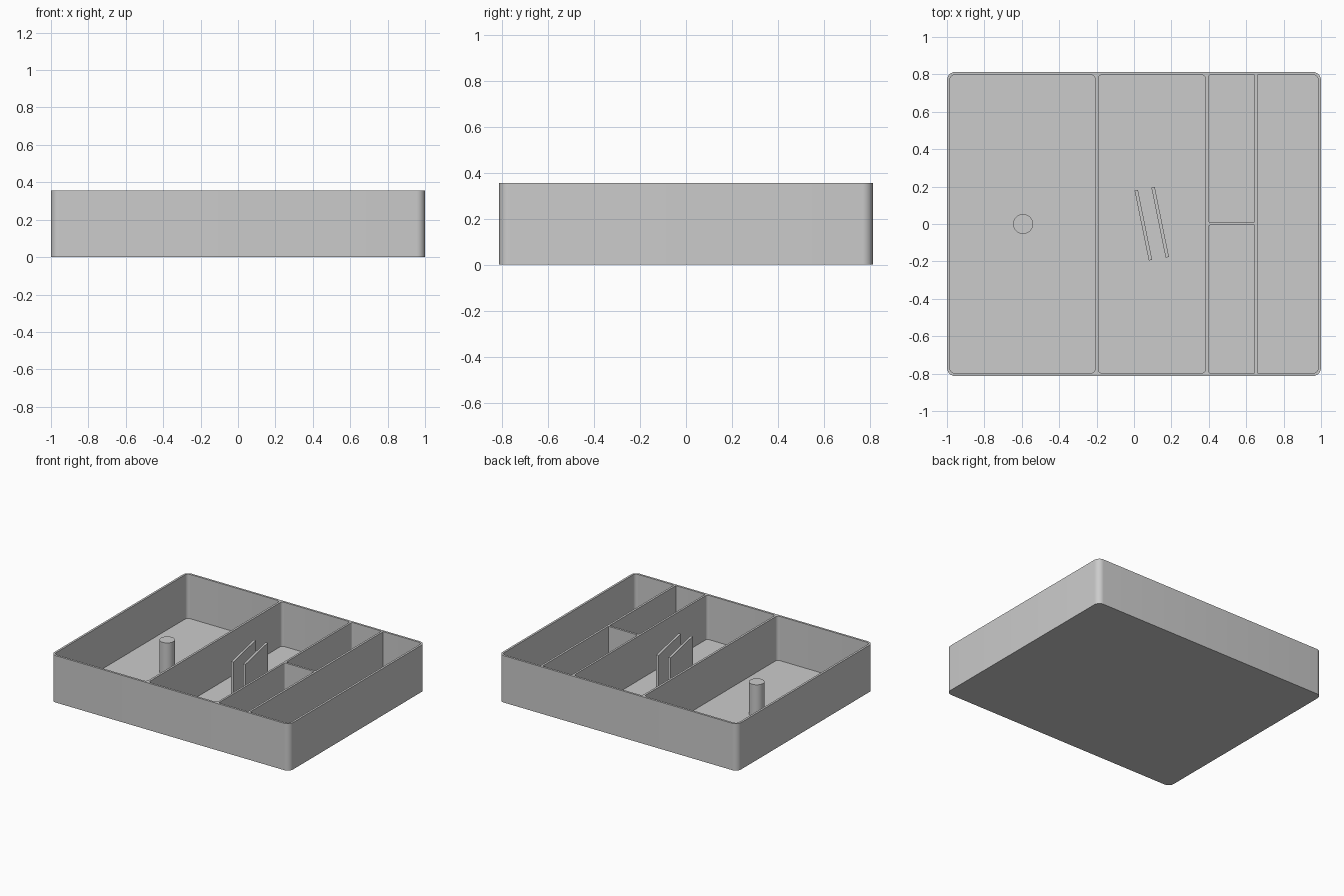
import bpy, bmesh
from math import cos, sin, pi, radians

if "Cube" in bpy.data.objects:
    bpy.data.objects.remove(bpy.data.objects["Cube"], do_unlink=True)

TOP, FLOOR = 0.355, 0.02
HALF_Y, INNER_Y = 0.813, 0.797

grey = bpy.data.materials.new("grey plastic")
grey.use_nodes = True
grey.diffuse_color = (0.6, 0.6, 0.6, 1)
grey.node_tree.nodes["Principled BSDF"].inputs["Base Color"].default_value = (0.6, 0.6, 0.6, 1)


def make_object(name, bm):
    bmesh.ops.recalc_face_normals(bm, faces=bm.faces)
    mesh = bpy.data.meshes.new(name)
    bm.to_mesh(mesh)
    bm.free()
    mesh.materials.append(grey)
    obj = bpy.data.objects.new(name, mesh)
    bpy.context.collection.objects.link(obj)
    return obj


def add_prism(bm, outline, z0, z1):
    """Close a flat outline into a prism."""
    low = [bm.verts.new((x, y, z0)) for x, y in outline]
    high = [bm.verts.new((x, y, z1)) for x, y in outline]
    bm.faces.new(low[::-1])
    bm.faces.new(high)
    n = len(low)
    for i in range(n):
        j = (i + 1) % n
        bm.faces.new((low[i], low[j], high[j], high[i]))


def rounded_rect(x0, x1, y0, y1, left_r, right_r, steps=8):
    """Rectangle with separate corner radii on its left and right sides."""
    points = []
    corners = ((x1, y1, -1, -1, right_r), (x0, y1, 1, -1, left_r),
               (x0, y0, 1, 1, left_r), (x1, y0, -1, 1, right_r))
    for k, (x, y, sx, sy, r) in enumerate(corners):
        if r == 0:
            points.append((x, y))
            continue
        for s in range(steps + 1):
            a = (k + s / steps) * pi / 2
            points.append((x + sx * r + r * cos(a), y + sy * r + r * sin(a)))
    return points


def smooth(obj):
    bpy.ops.object.select_all(action="DESELECT")
    obj.select_set(True)
    bpy.context.view_layer.objects.active = obj
    bpy.ops.object.shade_smooth_by_angle(angle=radians(30))


# Tray body: rounded block
bm = bmesh.new()
add_prism(bm, rounded_rect(-1, 1, -HALF_Y, HALF_Y, 0.045, 0.045), 0, TOP)
tray = make_object("tray", bm)

# Compartments cut from the block
bm = bmesh.new()
for x0, x1, y0, y1, left_r, right_r in (
        (-0.984, -0.207, -INNER_Y, INNER_Y, 0.025, 0.025),
        (-0.191, 0.382, -INNER_Y, INNER_Y, 0.02, 0.02),
        (0.397, 0.643, 0.01, INNER_Y, 0.012, 0),
        (0.397, 0.643, -INNER_Y, -0.006, 0.012, 0),
        (0.659, 0.984, -INNER_Y, INNER_Y, 0, 0.025)):
    add_prism(bm, rounded_rect(x0, x1, y0, y1, left_r, right_r), FLOOR, TOP + 0.1)
pockets = make_object("compartment_cutter", bm)
pockets.hide_render = True

cut = tray.modifiers.new("compartments", "BOOLEAN")
cut.operation = "DIFFERENCE"
cut.solver = "EXACT"
cut.object = pockets
bpy.context.view_layer.objects.active = tray
bpy.ops.object.modifier_apply(modifier=cut.name)
bpy.data.objects.remove(pockets, do_unlink=True)
smooth(tray)

# Round post in the wide compartment
bm = bmesh.new()
circle = [(-0.593 + 0.053 * cos(i * pi / 24), 0.053 * sin(i * pi / 24)) for i in range(48)]
add_prism(bm, circle, FLOOR, 0.263)
smooth(make_object("post", bm))

# Pair of slanted holder plates in the middle compartment
for name, x, y in (("holder_plate_left", 0.14, 0.009), ("holder_plate_right", 0.05, -0.006)):
    bm = bmesh.new()
    add_prism(bm, rounded_rect(-0.009, 0.009, -0.191, 0.191, 0, 0), FLOOR, TOP - 0.003)
    plate = make_object(name, bm)
    plate.location = (x, y, 0)
    plate.rotation_euler.z = radians(11.5)
